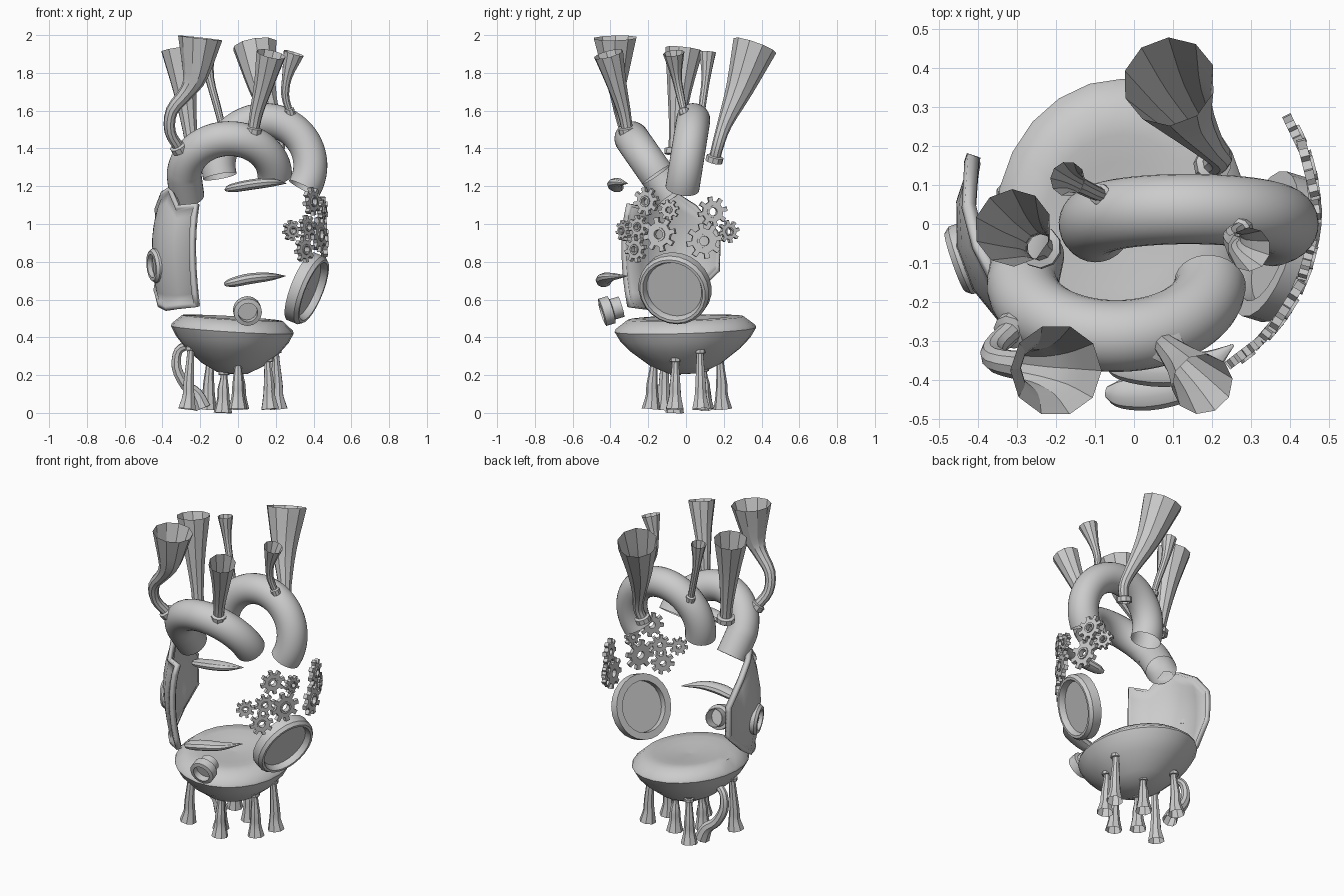
import bpy, bmesh, math
from mathutils import Vector

if "Cube" in bpy.data.objects:
    bpy.data.objects.remove(bpy.data.objects["Cube"])


def make(name, verts, faces, angle=30):
    me = bpy.data.meshes.new(name)
    me.from_pydata([tuple(v) for v in verts], [], faces)
    bm = bmesh.new()
    bm.from_mesh(me)
    bmesh.ops.remove_doubles(bm, verts=bm.verts, dist=1e-5)
    bmesh.ops.recalc_face_normals(bm, faces=bm.faces)
    bm.to_mesh(me)
    bm.free()
    ob = bpy.data.objects.new(name, me)
    bpy.context.collection.objects.link(ob)
    bpy.ops.object.select_all(action='DESELECT')
    ob.select_set(True)
    bpy.context.view_layer.objects.active = ob
    bpy.ops.object.shade_smooth_by_angle(angle=math.radians(angle))
    return ob


def bridge(rows, n, closed=False):
    """Quads between successive rings of n vertices."""
    m = rows if closed else rows - 1
    return [(i * n + j, i * n + (j + 1) % n, ((i + 1) % rows) * n + (j + 1) % n, ((i + 1) % rows) * n + j)
            for i in range(m) for j in range(n)]


def smooth(pts, sub):
    """Catmull-Rom through points of (x, y, z, radius)."""
    p = [Vector(q) for q in pts]
    p = [2 * p[0] - p[1]] + p + [2 * p[-1] - p[-2]]
    out = []
    for i in range(1, len(p) - 2):
        a, b, c, d = p[i - 1:i + 3]
        for k in range(sub):
            t = k / sub
            out.append(0.5 * (2 * b + (c - a) * t + (2 * a - 5 * b + 4 * c - d) * t * t
                              + (3 * b - a - 3 * c + d) * t ** 3))
    return out + [p[-2]]


def sweep(name, pts, sides=10, sub=3, caps=False, angle=30, flat=1.0):
    s = smooth(pts, sub)
    c = [Vector(q[:3]) for q in s]
    verts, q, prev = [], None, None
    for i, p in enumerate(c):
        t = (c[min(i + 1, len(c) - 1)] - c[max(i - 1, 0)]).normalized()
        q = t.to_track_quat('Z', 'Y') if q is None else prev.rotation_difference(t) @ q
        prev = t
        for k in range(sides):
            a = 2 * math.pi * k / sides
            o = q @ Vector((math.cos(a), math.sin(a), 0)) * max(s[i][3], .002)
            o.z *= flat
            verts.append(p + o)
    faces = bridge(len(c), sides)
    if caps:
        faces += [tuple(range(sides)), tuple(range(len(verts) - sides, len(verts)))]
    return make(name, verts, faces, angle)


def lathe(name, prof, centre, axis, n=24, closed=False):
    q = Vector(axis).to_track_quat('Z', 'Y')
    verts = [Vector(centre) + q @ Vector((r * math.cos(2 * math.pi * k / n), r * math.sin(2 * math.pi * k / n), h))
             for r, h in prof for k in range(n)]
    return make(name, verts, bridge(len(prof), n, closed))


# Bowl: wavy oval rim with a gently domed lid and a shallow centre
prof = [(.001, .205), (.25, .212), (.5, .255), (.78, .335), (.92, .39), (1, .44), (.985, .455),
        (.82, .502), (.62, .505), (.44, .495), (.001, .485)]
N = 24
bv = []
for r, h in prof:
    for k in range(N):
        a = 2 * math.pi * k / N
        wave = r * (-.02 * math.cos(a) + .012 * math.sin(a))
        bv.append((-.03 + .325 * r * math.cos(a), -.003 + .375 * r * math.sin(a), h + wave))
make("bowl", bv, bridge(len(prof), N), 40)


# Two arched open tubes
def arch(name, c, R, r, up, a0, a1, tail0=None):
    up = Vector(up).normalized()
    path = []
    for i in range(25):
        a = math.radians(a0 + (a1 - a0) * i / 24)
        path.append(Vector(c) + Vector((1, 0, 0)) * R * math.cos(a) + up * R * math.sin(a))
    if tail0:
        path.insert(0, path[0] + Vector(tail0))
    sweep(name, [(*p, r) for p in path], 28, 2)


arch("front_arch_tube", (-.045, -.15, 1.255), .24, .092, (0, -.57, .82), 180, 2, (.015, .075, -.11))
arch("back_arch_tube", (.14, 0, 1.31), .243, .09, (0, .16, 1), 194, -30)

# Flared horns on top: base, path, mouth
horns = {
    "front_left_horn": [(-.31, -.27, 1.40, .03), (-.36, -.32, 1.49, .03), (-.35, -.35, 1.60, .033),
                        (-.27, -.365, 1.70, .042), (-.225, -.37, 1.79, .068), (-.2, -.375, 1.985, .118)],
    "left_horn": [(-.24, -.06, 1.38, .035), (-.255, -.05, 1.5, .04), (-.28, -.035, 1.7, .063),
                  (-.31, -.01, 1.925, .1)],
    "front_right_horn": [(.08, -.31, 1.49, .03), (.10, -.33, 1.6, .037), (.14, -.37, 1.75, .055),
                         (.175, -.41, 1.9, .08)],
    "small_left_horn": [(-.085, .075, 1.52, .018), (-.11, .085, 1.62, .02), (-.15, .105, 1.77, .024),
                        (-.17, .115, 1.91, .045)],
    "small_right_horn": [(.275, -.01, 1.59, .018), (.25, -.03, 1.68, .022), (.26, -.05, 1.78, .028),
                         (.295, -.065, 1.905, .057)],
    "back_horn": [(.20, .15, 1.34, .03), (.22, .17, 1.42, .032), (.19, .205, 1.53, .04),
                  (.13, .285, 1.72, .074), (.09, .365, 1.945, .12)],
}
for name, pts in horns.items():
    sweep(name, pts)
    a, b = Vector(pts[0][:3]), Vector(pts[1][:3])
    r = pts[0][3]
    lathe(name + "_collar", [(r, -.015), (r * 1.55, -.012), (r * 1.55, .018), (r, .024)], a, b - a, 10)

# Flared drain pipes under the bowl: foot x, y, z and top z
for i, (x, y, z, t) in enumerate([(-.27, -.12, .02, .36), (0, -.185, .02, .29), (-.08, -.06, 0, .23),
                                  (.17, -.06, .02, .3), (.215, .08, .02, .345), (-.16, .195, .02, .31),
                                  (.01, .1, .02, .25)]):
    k = .93
    sweep(f"drain_pipe_{i + 1}", [(x * k, y * k, t, .02), (x * k, y * k, t - .05, .02),
                                  (x * .97, y * .97, z + .13, .03), (x * .97, y * .97, z + .07, .034),
                                  (x, y, z, .05)], 8)
    lathe(f"drain_collar_{i + 1}", [(.02, -.01), (.03, -.008), (.03, .01), (.02, .013)],
          (x * k, y * k, t - .02), (0, 0, 1), 8)
sweep("curved_drain_pipe", [(-.26, .05, .36, .022), (-.315, .07, .33, .024), (-.325, .08, .24, .028),
                            (-.28, .09, .15, .03), (-.22, .1, .1, .035), (-.185, .1, .025, .045)], 8)

# Large round window on the right, small ones in front and on the left
axis = Vector((.89, -.27, -.36))
c = Vector((.365, -.06, .657))
lathe("large_window_ring", [(.194, -.035), (.194, .02), (.18, .04), (.165, .04), (.152, .01), (.152, -.035)],
      c, axis, 24, True)
lathe("large_window_glass", [(.001, .005), (.155, .005)], c, axis)
axis = Vector((.1, -1, -.3))
c = Vector((.048, -.40, .545))
lathe("front_port_ring", [(.056, -.06), (.056, -.01), (.075, -.005), (.075, .045), (.052, .05), (.052, -.06)],
      c, axis, 16, True)
lathe("front_port_glass", [(.001, .01), (.054, .01)], c, axis, 16)
axis = Vector((-1, -.35, -.1))
c = Vector((-.435, -.09, .78))
lathe("left_port_ring", [(.092, -.03), (.092, .01), (.08, .025), (.062, .025), (.062, -.03)], c, axis, 16, True)
lathe("left_port_glass", [(.001, 0), (.064, 0)], c, axis, 16)

# Barrel-curved side panel on the left with a raised border
tops = [.95, 1.10, 1.17, 1.20, 1.10, 1.11]
bots = [.75, .63, .56, .54, .55, .56]
rows = 9
verts, faces = [], []
for i in range(6):
    a = math.radians(155 + 85 * i / 5)
    for j in range(rows):
        z = bots[i] + (tops[i] - bots[i]) * j / (rows - 1)
        f = 1 - (1.5 if z > .88 else .9) * (z - .88) ** 2
        verts.append((.467 * f * math.cos(a) - .005, (.43 if a < math.pi else .395) * f * math.sin(a), z))
for i in range(5):
    for j in range(rows - 1):
        faces.append((i * rows + j, (i + 1) * rows + j, (i + 1) * rows + j + 1, i * rows + j + 1))
panel = make("side_panel", verts, faces)
bm = bmesh.new()
bm.from_mesh(panel.data)
if sum(f.normal.x for f in bm.faces) > 0:
    bmesh.ops.reverse_faces(bm, faces=bm.faces)
bmesh.ops.inset_region(bm, faces=bm.faces[:], thickness=.025, depth=0, use_boundary=True)
bmesh.ops.inset_region(bm, faces=[f for f in bm.faces if all(not v.is_boundary for v in f.verts)],
                       thickness=.006, depth=-.012)
bm.to_mesh(panel.data)
bm.free()
sol = panel.modifiers.new("thickness", 'SOLIDIFY')
sol.thickness = .03


# Gears wrapped around the right side: y, z, radius
def gear(name, c, axis, R, teeth=8, w=.012):
    q = Vector(axis).to_track_quat('Z', 'Y')
    n = teeth * 4
    outer, inner = [], []
    for k in range(n):
        a = 2 * math.pi * (k // 4 * 4 + (0, .2, 1.75, 1.95)[k % 4]) / n
        r = R if k % 4 in (1, 2) else R * .7
        outer.append((r * math.cos(a), r * math.sin(a)))
        inner.append((R * .3 * math.cos(a), R * .3 * math.sin(a)))
    loops = [(outer, -w), (outer, w), (inner, w), (inner, -w)]
    make(name, [Vector(c) + q @ Vector((x, y, h)) for l, h in loops for x, y in l], bridge(4, n, True))
    lathe(name + "_hub", [(R * .27, -w), (R * .27, w * 1.6), (R * .4, w * 1.6), (R * .4, -w)], c, axis, 12, True)


for i, (y, z, r) in enumerate([(-.21, 1.12, .075), (-.09, 1.075, .055), (-.25, .985, .062), (-.33, .965, .055),
                               (-.14, .945, .092), (-.265, .865, .07), (.14, 1.065, .08), (.095, .91, .095),
                               (.225, .96, .06)]):
    x = .005 + math.sqrt(.455 ** 2 - (y - .03) ** 2)
    gear(f"gear_{i + 1}", (x, y, z), (x - .01, y - .03, 0), r)

# Tapered curved ridges on the front
sweep("upper_ridge", [(-.065, -.35, 1.18, .012), (-.03, -.365, 1.19, .035), (.08, -.375, 1.21, .043),
                      (.18, -.36, 1.22, .035), (.255, -.31, 1.215, .003)], 10, 4, True, flat=.65)
sweep("lower_ridge", [(-.07, -.43, .68, .015), (-.03, -.435, .69, .038), (.06, -.43, .71, .045),
                      (.16, -.40, .72, .035), (.25, -.31, .725, .003)], 10, 4, True, flat=.65)
